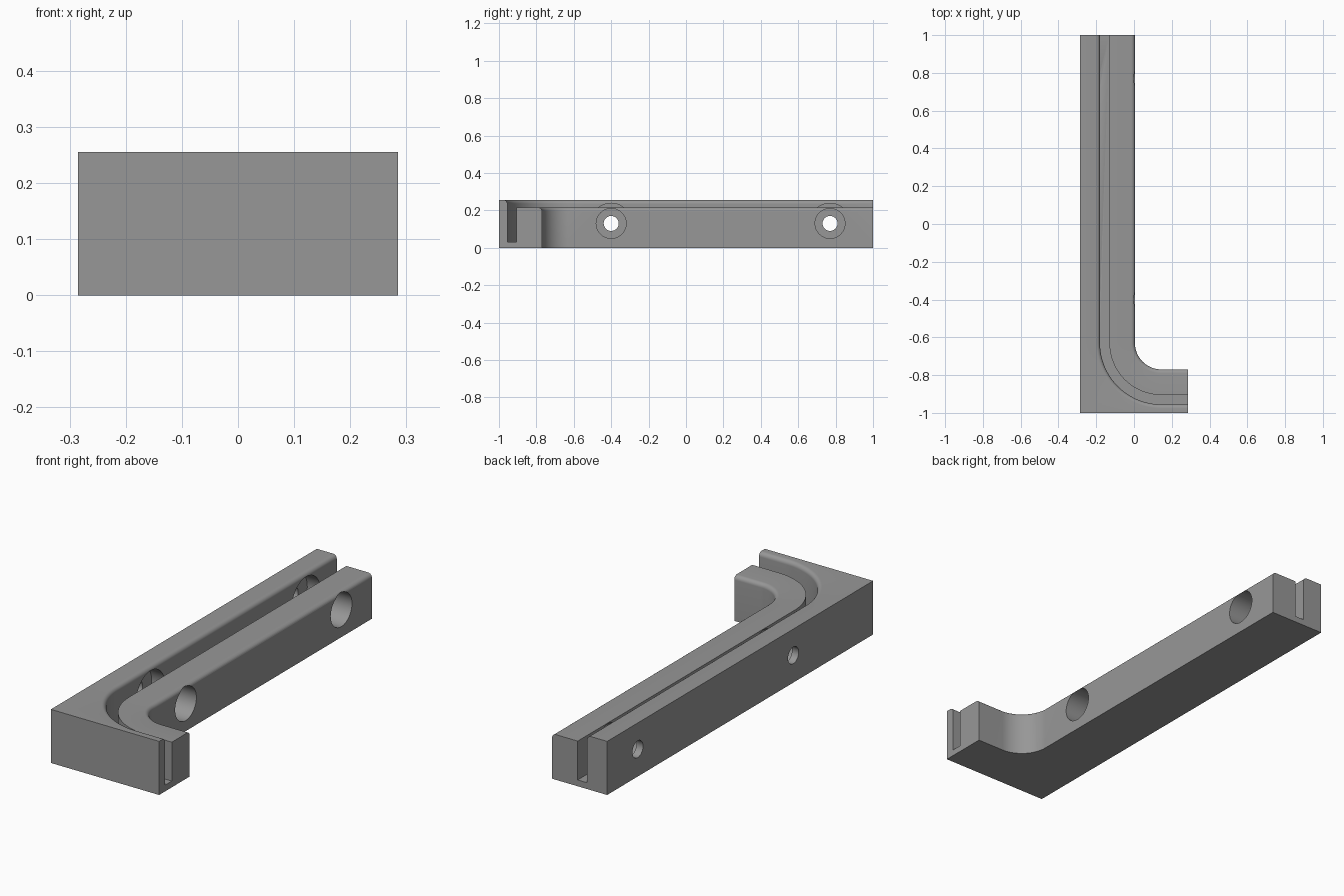
import bpy, bmesh, math
from mathutils import Vector

if "Cube" in bpy.data.objects:
    bpy.data.objects.remove(bpy.data.objects["Cube"])

grey = bpy.data.materials.new("mid grey")
grey.diffuse_color = (0.31, 0.31, 0.31, 1)
grey.use_nodes = True
grey.node_tree.nodes["Principled BSDF"].inputs["Base Color"].default_value = grey.diffuse_color

CX, CY = 0.145, -0.63            # centre of the bend
TOP, INNER_TOP, FLOOR = 0.255, 0.215, 0.03
R_IN, G_IN, G_OUT = 0.14, 0.275, 0.325   # inner face and groove walls
FIL = 0.02


def fillet(cr, cz, a0, a1, n=6):
    """Rounded edge in the cross-section, as (radius, height) points."""
    pts = []
    for i in range(n + 1):
        a = math.radians(a0 + (a1 - a0) * i / n)
        pts.append((cr + FIL * math.cos(a), cz + FIL * math.sin(a)))
    return pts


# Cross-section; radius None means the square outer side
section = [(None, 0), (None, TOP)]
section += fillet(G_OUT + FIL, TOP - FIL, 90, 180)
section += [(G_OUT, FLOOR), (G_IN, FLOOR), (G_IN, INNER_TOP)]
section += fillet(R_IN + FIL, INNER_TOP - FIL, 90, 180)
section += [(R_IN, 0)]

# Stations: long arm end, bend (with the square corner), short arm end
corner = math.pi + math.atan2(0.37, 0.43)
angles = sorted([math.pi + math.pi / 2 * i / 32 for i in range(33)] + [corner])
stations = [(math.pi, 0, 1 - CY)]
stations += [(a, 0, 0) for a in angles]
stations += [(1.5 * math.pi, 0.285 - CX, 0)]

bm = bmesh.new()
rings = []
for a, dx, dy in stations:
    c, s = math.cos(a), math.sin(a)
    reach = min(0.43 / max(abs(c), 1e-6), 0.37 / max(abs(s), 1e-6))
    ring = []
    for r, z in section:
        r = reach if r is None else r
        ring.append(bm.verts.new((CX + dx + r * c, CY + dy + r * s, z)))
    rings.append(ring)
n = len(section)
for p, q in zip(rings, rings[1:]):
    for i in range(n):
        j = (i + 1) % n
        bm.faces.new((p[i], p[j], q[j], q[i]))
bm.faces.new(rings[0])
bm.faces.new(rings[-1])
bmesh.ops.recalc_face_normals(bm, faces=bm.faces)
mesh = bpy.data.meshes.new("grooved_bracket")
bm.to_mesh(mesh)
bm.free()
mesh.materials.append(grey)
bracket = bpy.data.objects.new("grooved_bracket", mesh)
bpy.context.collection.objects.link(bracket)


def stepped_cutter(name, y, z=0.13, seg=48):
    """Screw hole, head recess and access hole as one turned solid along x."""
    profile = [(-0.4, 0.04), (-0.25, 0.04), (-0.25, 0.108),
               (-0.179, 0.108), (-0.179, 0.08), (0.1, 0.08)]
    b = bmesh.new()
    loops = []
    for x, r in profile:
        loops.append([b.verts.new((x, y + r * math.cos(2 * math.pi * i / seg),
                                   z + r * math.sin(2 * math.pi * i / seg)))
                      for i in range(seg)])
    for p, q in zip(loops, loops[1:]):
        for i in range(seg):
            j = (i + 1) % seg
            b.faces.new((p[i], p[j], q[j], q[i]))
    b.faces.new(loops[0])
    b.faces.new(loops[-1])
    bmesh.ops.recalc_face_normals(b, faces=b.faces)
    m = bpy.data.meshes.new(name)
    b.to_mesh(m)
    b.free()
    m.materials.append(grey)
    ob = bpy.data.objects.new(name, m)
    ob.hide_render = True
    bpy.context.collection.objects.link(ob)
    return ob


# Two screw holes through the long arm
bpy.context.view_layer.objects.active = bracket
bracket.select_set(True)
for y in (-0.40, 0.77):
    cutter = stepped_cutter("hole_cutter", y)
    mod = bracket.modifiers.new("screw_hole", 'BOOLEAN')
    mod.operation = 'DIFFERENCE'
    mod.solver = 'EXACT'
    mod.object = cutter
    bpy.ops.object.modifier_apply(modifier=mod.name)
    bpy.data.objects.remove(cutter)

bpy.ops.object.shade_smooth_by_angle(angle=math.radians(30))
